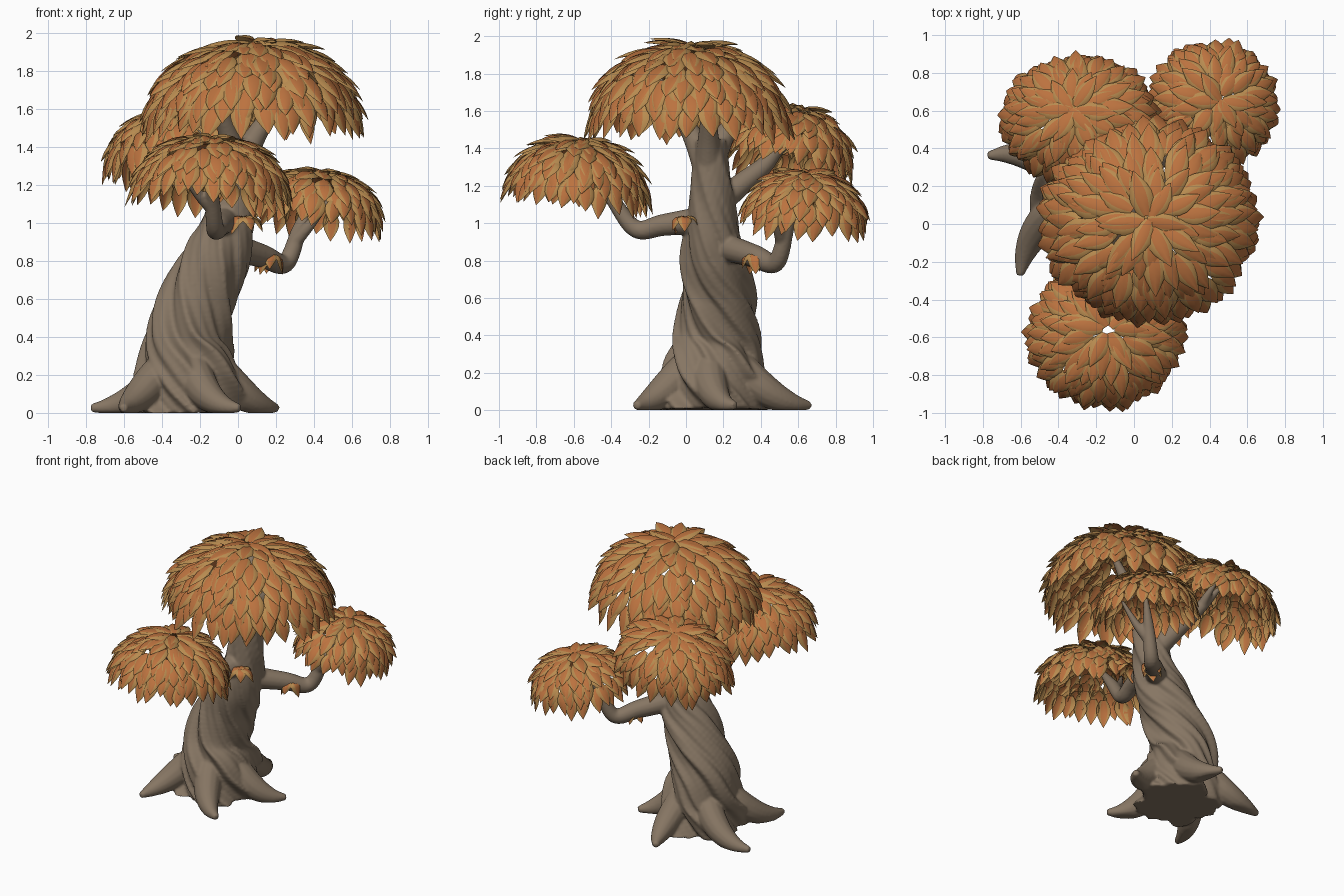
import bpy, bmesh, random
from math import sin, cos, pi, tau, sqrt, radians
from mathutils import Vector, Euler

if "Cube" in bpy.data.objects:
    bpy.data.objects.remove(bpy.data.objects["Cube"])

random.seed(4)


def material(name, rgb):
    m = bpy.data.materials.new(name)
    m.diffuse_color = (*rgb, 1)
    m.use_nodes = True
    m.node_tree.nodes["Principled BSDF"].inputs["Base Color"].default_value = m.diffuse_color
    return m


BARK = material("bark", (.24, .18, .125))
RUST = material("leaf_rust", (.5, .17, .05))
TAN = material("leaf_edge", (.48, .26, .08))


def make_object(name, bm, mats):
    me = bpy.data.meshes.new(name)
    bm.to_mesh(me)
    bm.free()
    for m in mats:
        me.materials.append(m)
    for p in me.polygons:
        p.use_smooth = True
    ob = bpy.data.objects.new(name, me)
    bpy.context.collection.objects.link(ob)
    return ob


def spline(pts, steps=9):
    """Catmull-Rom through (x, y, z, radius) points."""
    p = [Vector(q) for q in pts]
    p = [2 * p[0] - p[1]] + p + [2 * p[-1] - p[-2]]
    out = []
    for i in range(1, len(p) - 2):
        a, b, c, d = p[i - 1:i + 3]
        for k in range(steps):
            t = k / steps
            m0, m1 = (c - a) / 2, (d - b) / 2
            out.append(b + m0 * t + (3 * (c - b) - 2 * m0 - m1) * t ** 2
                       + (2 * (b - c) + m0 + m1) * t ** 3)
    return out + [p[-2]]


def tube(bm, pts, sides=14, ridge=None):
    """Closed tapering tube; ridge(angle, z) scales the radius."""
    path = spline(pts)
    n, rings = Vector((1, 0, 0)), []
    for i, q in enumerate(path):
        t = (path[min(i + 1, len(path) - 1)] - path[max(i - 1, 0)]).xyz.normalized()
        n = (n - t * n.dot(t)).normalized()
        b = t.cross(n)
        ring = []
        for k in range(sides):
            a = tau * k / sides
            r = q.w * (ridge(a, q.z) if ridge else 1)
            v = q.xyz + (n * cos(a) + b * sin(a)) * r
            v.z = max(v.z, 0)
            ring.append(bm.verts.new(v))
        rings.append(ring)
    for r0, r1 in zip(rings, rings[1:]):
        for k in range(sides):
            j = (k + 1) % sides
            bm.faces.new((r0[k], r0[j], r1[j], r1[k]))
    bm.faces.new(rings[0][::-1])
    bm.faces.new(rings[-1])


# twisted trunk, leaning to the right as it rises
def bark_ridge(a, z):
    t = a + 3.4 * z
    return 1 + (1 - z / 2) * (.1 * cos(5 * t - .8) + .075 * cos(8 * t + z) + .045 * cos(17 * t + sin(9 * z)))


wood = bmesh.new()
tube(wood, [(-.25, .15, 0, .27), (-.26, .15, .2, .255), (-.27, .17, .4, .22), (-.2, .17, .62, .19),
            (-.11, .15, .82, .17), (-.05, .14, 1, .135), (.02, .13, 1.45, .08)],
     sides=128, ridge=bark_ridge)

# five spreading roots, curling towards their tips
for i in range(5):
    a = radians(14 + 72 * i)
    length = .52 - .05 * cos(a)
    path = []
    for k in range(6):
        t = k / 5
        reach, turn = length * (.2 + .8 * t), a - .5 * (1 - t)
        path.append((-.25 + reach * cos(turn), .15 + reach * sin(turn),
                     .025 + .27 * (1 - t) ** 2, .02 + .085 * (1 - t ** 2) - .03 * (1 - t) ** 6))
    tube(wood, path)


def limb(start, elbow, end, r):
    """Bent limb with a side fork growing from beyond the elbow."""
    s, e, t = Vector(start), Vector(elbow), Vector(end)
    tube(wood, [(*s, r), (*s.lerp(e, .6), r * .8), (*e, r * .65), (*e.lerp(t, .5), r * .5), (*t, r * .2)])
    d = t - e
    side = Vector((-d.y, d.x, 0)).normalized() * d.length * .4
    f = e.lerp(t, .3)
    tube(wood, [(*f, r * .5), (*(e.lerp(t, .6) - side * .5), r * .35), (*(t - side), r * .15)])


# limbs carrying the crowns
limb((-.06, .1, 1.02), (-.12, -.27, .97), (-.15, -.53, 1.3), .074)
limb((-.05, .18, .88), (.25, .48, .79), (.4, .6, 1.15), .078)
limb((-.03, .14, 1.08), (-.16, .42, 1.31), (-.28, .56, 1.5), .074)
for i in range(3):
    c, s = cos(tau * i / 3), sin(tau * i / 3)
    tube(wood, [(0, .12, 1.28, .08), (.1 * c, .12 + .1 * s, 1.47, .055), (.3 * c, .12 + .3 * s, 1.77, .016)])

bmesh.ops.recalc_face_normals(wood, faces=wood.faces)
trunk = make_object("trunk_and_branches", wood, [BARK])
m = trunk.modifiers.new("fuse", 'REMESH')
m.mode, m.voxel_size, m.use_smooth_shade = 'VOXEL', .01, True
m = trunk.modifiers.new("soften", 'SMOOTH')
m.factor, m.iterations = .5, 3


def canopy(name, top, rx, ry, tilt=(0, 0), rows=None):
    """Dome of overlapping leaves, sized from its radii."""
    bm = bmesh.new()
    r = (rx + ry) / 2
    h, L = (.9 * r - .035, .1 + .2 * r) if not rows else (r * .7, .14)
    W, droop = L * .56, .07
    rot = Euler((*tilt, 0)).to_matrix()
    pivot = Vector(top) - Vector((0, 0, h))
    arc = pi / 2 * sqrt((r * r + h * h) / 2)
    last = max(arc + droop - L, .01)
    rows = rows or round(last / (L * .34)) + 1

    def surface(s, th, lift, side):
        phi = min(s / arc, 1) * pi / 2
        out = Vector((cos(th) * sin(phi), sin(th) * sin(phi), cos(phi)))
        p = Vector((rx * out.x, ry * out.y, h * out.z - max(s - arc, 0))) + out * lift
        return pivot + rot @ (p + Vector((-sin(th), cos(th), 0)) * side)

    for i in range(rows):
        s0 = .01 + (last - .01) * i / max(rows - 1, 1)
        ring = r * sin(min((s0 + L * .4) / arc, 1) * pi / 2)
        n = max(4, round(tau * ring / (W * .9)))
        for k in range(n):
            th = tau * (k + .5 * (i % 2) + random.uniform(-.25, .25)) / n + i * .3
            s, length = s0 + random.uniform(-.12, .12) * L, L * random.uniform(.88, 1.12)
            w, tip = W / 2 * random.uniform(.95, 1.15), L * random.uniform(.12, .36)
            skew = random.uniform(-.2, .2) * L
            roll = random.uniform(-.2, .2)
            grid = []
            for q in range(7):
                u = q / 6
                half = w * max(.02, sin(pi * (.14 + .86 * u)))
                row = []
                for j in range(5):
                    v = j / 2 - 1
                    crease = half * (.2 * sin(pi * abs(v)) - .3 * v * v + roll * v)
                    lift = tip * u - .015 + crease
                    row.append(bm.verts.new(surface(s + length * u, th, lift, half * v + skew * u)))
                grid.append(row)
            for a, b in zip(grid, grid[1:]):
                for j in range(4):
                    f = bm.faces.new((a[j], b[j], b[j + 1], a[j + 1]))
                    f.material_index = int(j in (0, 3))
    return make_object(name, bm, [RUST, TAN])


# the four crowns
canopy("main_crown", (.08, .015, 1.97), .55, .51)
canopy("front_crown", (-.15, -.585, 1.465), .395, .37, (-.11, .05))
canopy("back_right_crown", (.42, .635, 1.285), .325, .32, (-.09, .14))
canopy("back_left_crown", (-.29, .555, 1.63), .4, .325, (-.18, -.15))

# little leaf sprigs on the trunk and limb
canopy("trunk_sprig", (.03, -.01, 1.045), .07, .06, rows=1)
canopy("limb_sprig", (.17, .37, .85), .06, .06, rows=1)
